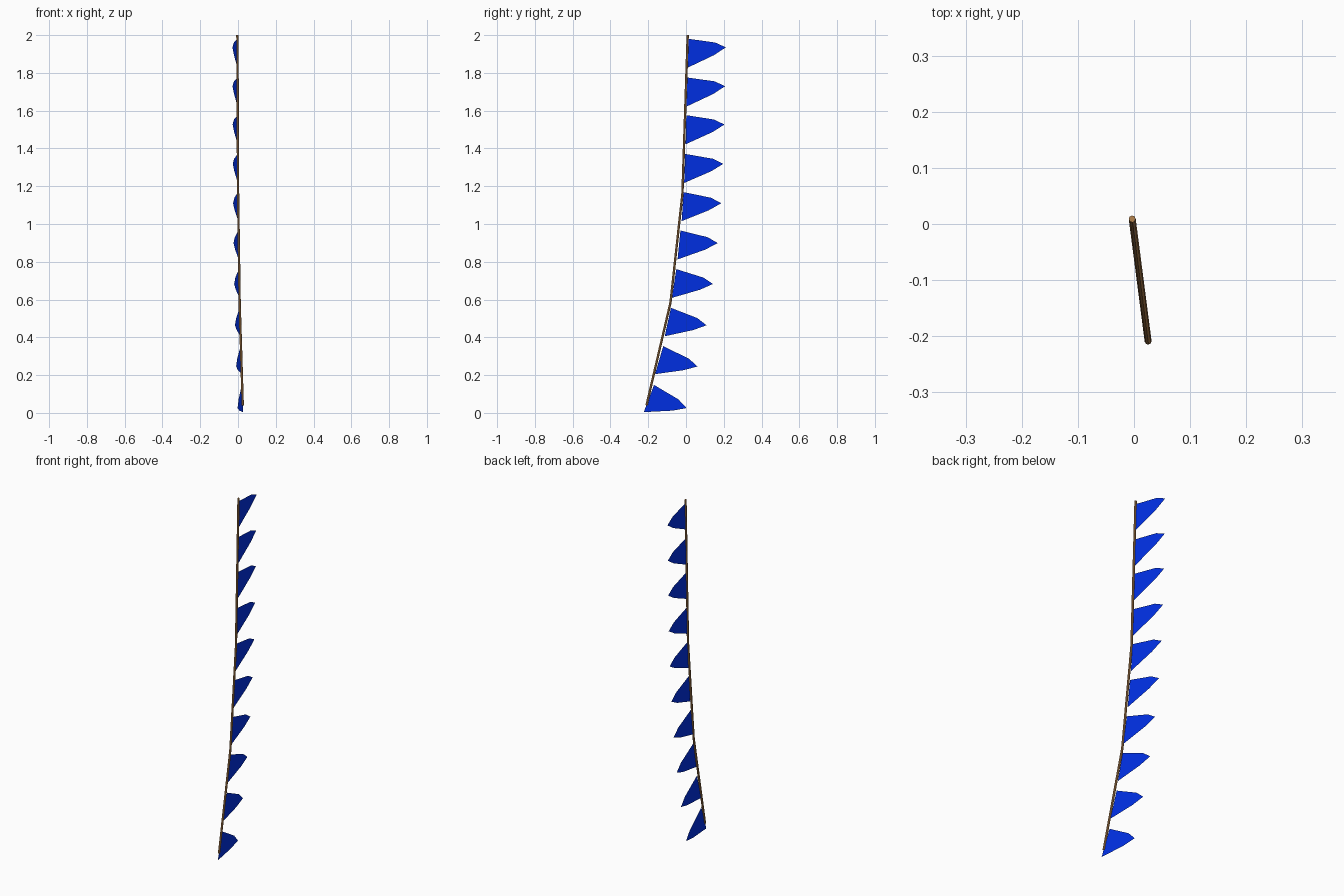
import bpy
from math import radians, sin, cos

if "Cube" in bpy.data.objects:
    bpy.data.objects.remove(bpy.data.objects["Cube"])


def plane_x(y):
    # everything lies in one vertical plane
    return -0.13 * y - 0.002


def material(name, color):
    m = bpy.data.materials.new(name)
    m.diffuse_color = (*color, 1)
    m.use_nodes = True
    m.node_tree.nodes["Principled BSDF"].inputs["Base Color"].default_value = m.diffuse_color
    return m


rope_mat = material("rope_brown", (0.45, 0.22, 0.075))
flag_mat = material("flag_blue", (0.0, 0.03, 0.8))

# Rope: three straight lengths along a sagging line
path = [(0.009, 2.0), (-0.019, 1.16), (-0.082, 0.585), (-0.209, 0.04)]
curve = bpy.data.curves.new("rope", 'CURVE')
curve.dimensions = '3D'
curve.bevel_depth = 0.0062
curve.bevel_resolution = 2
curve.use_fill_caps = True
spline = curve.splines.new('POLY')
spline.points.add(len(path) - 1)
for p, (y, z) in zip(spline.points, path):
    p.co = (plane_x(y), y, z, 1)
spline.use_smooth = False
rope = bpy.data.objects.new("rope", curve)
bpy.context.collection.objects.link(rope)
curve.materials.append(rope_mat)

# Pennant outline: (outward, up) from the middle of its edge on the rope
outline = [(0, 0.076), (0, -0.078), (0.140, -0.010), (0.203, 0.032), (0.146, 0.057)]

# Pennants: edge middle (y, z) and tilt in degrees, from top to bottom
flags = [(0.008, 1.905, 0.5), (0.004, 1.70, 0.7), (0.0, 1.50, 1.5),
         (-0.007, 1.295, 2.5), (-0.018, 1.093, 4.2), (-0.037, 0.89, 6.5),
         (-0.063, 0.686, 10), (-0.096, 0.482, 14), (-0.142, 0.28, 18.5),
         (-0.196, 0.077, 23.5)]

for i, (y0, z0, tilt) in enumerate(flags):
    a = radians(-tilt)
    verts = []
    for u, v in outline:
        # the edge on the rope leans a little less than the pennant itself
        b = a * 0.88 if u == 0 else a
        y = y0 + u * cos(b) - v * sin(b)
        z = z0 + u * sin(b) + v * cos(b)
        verts.append((plane_x(y), y, z))
    mesh = bpy.data.meshes.new(f"pennant_{i + 1}")
    mesh.from_pydata(verts, [], [tuple(range(len(verts)))])
    mesh.materials.append(flag_mat)
    bpy.context.collection.objects.link(bpy.data.objects.new(mesh.name, mesh))
